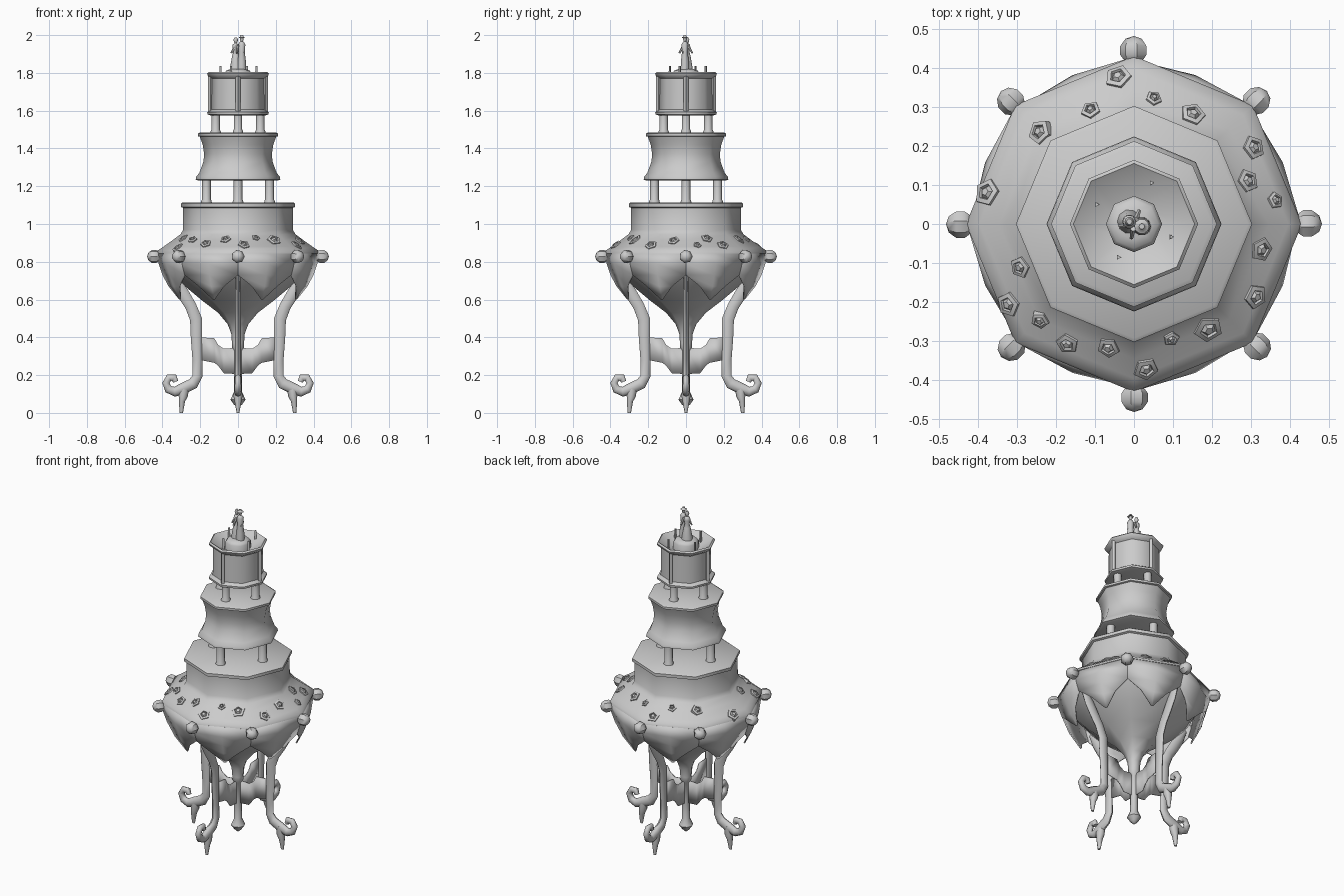
import bpy, bmesh, math, random
from mathutils import Vector, Matrix

if "Cube" in bpy.data.objects:
    bpy.data.objects.remove(bpy.data.objects["Cube"])

random.seed(4)
STONE = bpy.data.materials.new("grey stone")
STONE.diffuse_color = (0.6, 0.6, 0.6, 1)
STONE.use_nodes = True
STONE.node_tree.nodes["Principled BSDF"].inputs["Base Color"].default_value = STONE.diffuse_color
OCT = math.pi / 4


def finish(name, bm, angle=50):
    bmesh.ops.recalc_face_normals(bm, faces=bm.faces)
    me = bpy.data.meshes.new(name)
    bm.to_mesh(me)
    bm.free()
    ob = bpy.data.objects.new(name, me)
    bpy.context.collection.objects.link(ob)
    me.materials.append(STONE)
    bpy.ops.object.select_all(action='DESELECT')
    ob.select_set(True)
    bpy.context.view_layer.objects.active = ob
    bpy.ops.object.shade_smooth_by_angle(angle=math.radians(angle))
    return ob


def bridge(bm, rings):
    for a, b in zip(rings, rings[1:]):
        n = len(a)
        for i in range(n):
            bm.faces.new((a[i], a[(i + 1) % n], b[(i + 1) % n], b[i]))


def lathe(name, profile, n=8, at=(0, 0), angle=50, scale_y=1):
    """Turn (radius, z) points about an upright axis and cap both ends."""
    bm = bmesh.new()
    rings = [[bm.verts.new((at[0] + r * math.cos(math.tau * i / n),
                            at[1] + scale_y * r * math.sin(math.tau * i / n), z))
              for i in range(n)] for r, z in profile]
    bridge(bm, rings)
    bm.faces.new(rings[0])
    bm.faces.new(rings[-1])
    return finish(name, bm, angle)


def sweep(bm, path, rot, n=8):
    """Oval tube along (r, z, half thickness, half width) points."""
    rings = []
    for k, (r, z, t, w) in enumerate(path):
        p, q = path[max(k - 1, 0)], path[min(k + 1, len(path) - 1)]
        d = Vector((q[0] - p[0], 0, q[1] - p[1])).normalized()
        side = Vector((d.z, 0, -d.x))
        rings.append([bm.verts.new(rot @ (Vector((r, 0, z)) + side * t * math.cos(math.tau * i / n)
                                          + Vector((0, w * math.sin(math.tau * i / n), 0))))
                      for i in range(n)])
    bridge(bm, rings)
    bm.faces.new(rings[0])
    bm.faces.new(rings[-1])


def turn(a):
    return Matrix.Rotation(a, 3, 'Z')


# Bowl with its hanging stem and bulb
lathe("bowl", [(.006, .03), (.022, .045), (.04, .07), (.022, .11), (.02, .33), (.032, .345),
               (.032, .37), (.036, .42), (.055, .47), (.105, .53), (.19, .595), (.28, .67),
               (.35, .74), (.395, .80), (.42, .845)])

# Sloping shoulder and the first drum
SLOPE = [(.425, .86), (.395, .88), (.345, .915), (.305, .945), (.29, .97)]
lathe("lower_drum", [(.42, .84), (.43, .845)] + SLOPE +
      [(.29, 1.085), (.302, 1.09), (.302, 1.108), (.292, 1.115)])

# Waisted second drum
lathe("middle_drum", [(.21, 1.23), (.224, 1.235), (.222, 1.25), (.205, 1.27), (.183, 1.33), (.179, 1.37),
                      (.187, 1.42), (.202, 1.462), (.212, 1.465), (.212, 1.478), (.2, 1.485)])

# Top drum with a sunken basin
lathe("upper_drum", [(.145, 1.575), (.162, 1.58), (.163, 1.592), (.142, 1.605), (.14, 1.77), (.16, 1.785),
                     (.164, 1.797), (.155, 1.805), (.145, 1.798), (.05, 1.745)])

# Upright ribs on the top drum
bm = bmesh.new()
for i in range(4):
    sweep(bm, [(.146, 1.59, .012, .012), (.146, 1.79, .012, .012)], turn(i * 2 * OCT), 4)
finish("drum_ribs", bm, 30)

# Columns between the drums
for label, r, z0, z1, w in (("lower", .167, 1.11, 1.235, .023), ("upper", .118, 1.48, 1.58, .022)):
    for i in range(4):
        a = i * 2 * OCT
        lathe(label + "_column", [(w * 1.25, z0), (w * 1.2, z0 + .012), (w, z0 + .02), (w, z1)],
              8, (r * math.cos(a), r * math.sin(a)))

# Petals over the bowl faces
bm = bmesh.new()
ca = math.cos(OCT / 2)
for i in range(8):
    rows = []
    for half, re, rm, z in ((1, .428, .428 * ca, .845), (1, .42, .412, .79), (1, .40, .392, .73),
                            (.5, .375, .37, .67), (.04, .335, .335, .60)):
        rows.append([bm.verts.new((r * math.cos(a), r * math.sin(a), z)) for r, a in
                     ((re, (i + .5 - half / 2) * OCT), (rm, (i + .5) * OCT), (re, (i + .5 + half / 2) * OCT))])
    for a, b in zip(rows, rows[1:]):
        for k in (0, 1):
            bm.faces.new((a[k], a[k + 1], b[k + 1], b[k]))
petals = finish("petals", bm)
petals.modifiers.new("thickness", 'SOLIDIFY').thickness = .008

# Round knobs at the rim corners
bm = bmesh.new()
for i in range(8):
    m = turn(i * OCT).to_4x4() @ Matrix.Translation((.444, 0, .828)) @ Matrix.Rotation(math.pi / 2, 4, 'Y')
    bmesh.ops.create_uvsphere(bm, u_segments=7, v_segments=5, radius=.037, matrix=m)
finish("rim_knobs", bm, 40)

# Curved legs with scrolled, pointed feet
LEG = [(.36, .755, .02, .014), (.325, .69, .032, .014), (.29, .63, .032, .015), (.25, .565, .03, .015),
       (.222, .495, .032, .015), (.22, .4, .03, .015), (.215, .28, .026, .015), (.214, .195, .026, .017),
       (.238, .155, .03, .02), (.29, .13, .03, .022), (.335, .112, .026, .02), (.368, .125, .022, .018),
       (.382, .158, .019, .017), (.365, .187, .019, .016), (.338, .186, .02, .016), (.33, .165, .014, .012)]
SPIKE = [(.288, .14, .032, .02), (.29, .09, .024, .024), (.297, .06, .016, .018), (.3, 0, .009, .007)]
for i in range(4):
    bm = bmesh.new()
    for path in (LEG, SPIKE):
        sweep(bm, path, turn(i * 2 * OCT))
    finish("leg", bm, 60)

# Wavy brace plates crossing between the legs
EDGE = [(.2, .40, .28), (.125, .395, .265), (.105, .36, .25), (.075, .34, .21), (0, .345, .205)]
EDGE += [(-x, t, b) for x, t, b in EDGE[-2::-1]]
for k in range(2):
    bm = bmesh.new()
    pairs = [[bm.verts.new(turn(k * 2 * OCT) @ Vector((x, 0, z))) for z in (b, t)] for x, t, b in EDGE]
    for p, q in zip(pairs, pairs[1:]):
        bm.faces.new((p[0], q[0], q[1], p[1]))
    brace = finish("brace", bm)
    mod = brace.modifiers.new("thickness", 'SOLIDIFY')
    mod.thickness, mod.offset = .006, 0

# Five-sided studs scattered over the shoulder: (x, y, radius)
STUDS = [(-.04, .375, .033), (.05, .32, .02), (-.11, .29, .024), (.15, .28, .031), (-.24, .235, .031),
         (.305, .195, .03), (-.375, .08, .034), (.29, .11, .029), (.36, .06, .021), (.325, -.065, .03),
         (.31, -.185, .031), (.19, -.268, .036), (.095, -.292, .02), (.03, -.37, .031), (-.065, -.315, .028),
         (-.17, -.305, .028), (-.24, -.245, .023), (-.32, -.205, .031), (-.29, -.11, .027)]
bm = bmesh.new()
for x, y, s in STUDS:
    mid = (math.floor(math.atan2(y, x) / OCT) + .5) * OCT
    out = Vector((math.cos(mid), math.sin(mid), 0))
    R = (x * out.x + y * out.y) / ca
    z = SLOPE[-1][1]
    for (r0, z0), (r1, z1) in zip(SLOPE, SLOPE[1:]):
        if r1 <= R <= r0:
            z = z0 + (z1 - z0) * (r0 - R) / (r0 - r1)
    normal = (out * .62 + Vector((0, 0, .78))).normalized()
    side = Vector((-out.y, out.x, 0))
    up = normal.cross(side)
    spin = random.random() * math.tau
    rings = [[bm.verts.new(Vector((x, y, z)) + normal * h + (side * math.cos(spin + math.tau * i / 5)
              + up * math.sin(spin + math.tau * i / 5)) * s * f) for i in range(5)]
             for f, h in ((1.1, -.012), (1.05, .006), (.65, .009), (.55, .002), (.3, .012))]
    bridge(bm, rings)
    bm.faces.new(rings[-1])
finish("shoulder_studs", bm, 25)

# Small water spouts in the basin
for x, y in ((-.095, .05), (.045, .105), (.095, -.033), (-.04, -.085)):
    lathe("spout", [(.008, 1.75), (.007, 1.837)], 3, (x, y), 30)

# Pedestal and the pair of robed figures
lathe("pedestal", [(.072, 1.735), (.072, 1.80), (.062, 1.812), (.04, 1.82)])
lathe("gowned_figure", [(.032, 1.81), (.028, 1.84), (.019, 1.89), (.013, 1.91), (.018, 1.935), (.016, 1.95),
                        (.006, 1.957), (.01, 1.965), (.012, 1.976), (.007, 1.988)], 10, (-.012, .006))
lathe("cloaked_figure", [(.024, 1.81), (.022, 1.86), (.016, 1.91), (.019, 1.95), (.014, 1.96), (.006, 1.967),
                         (.01, 1.975), (.01, 1.985), (.019, 1.987), (.01, 1.991), (.007, 2.0)], 10, (.02, -.006))
bm = bmesh.new()
for a in (-1.75, -.4, 1.2, 3.3):
    sweep(bm, [(.012, 1.945, .008, .008), (.027, 1.92, .006, .006), (.036, 1.905, .005, .005)], turn(a), 6)
finish("figure_arms", bm)
